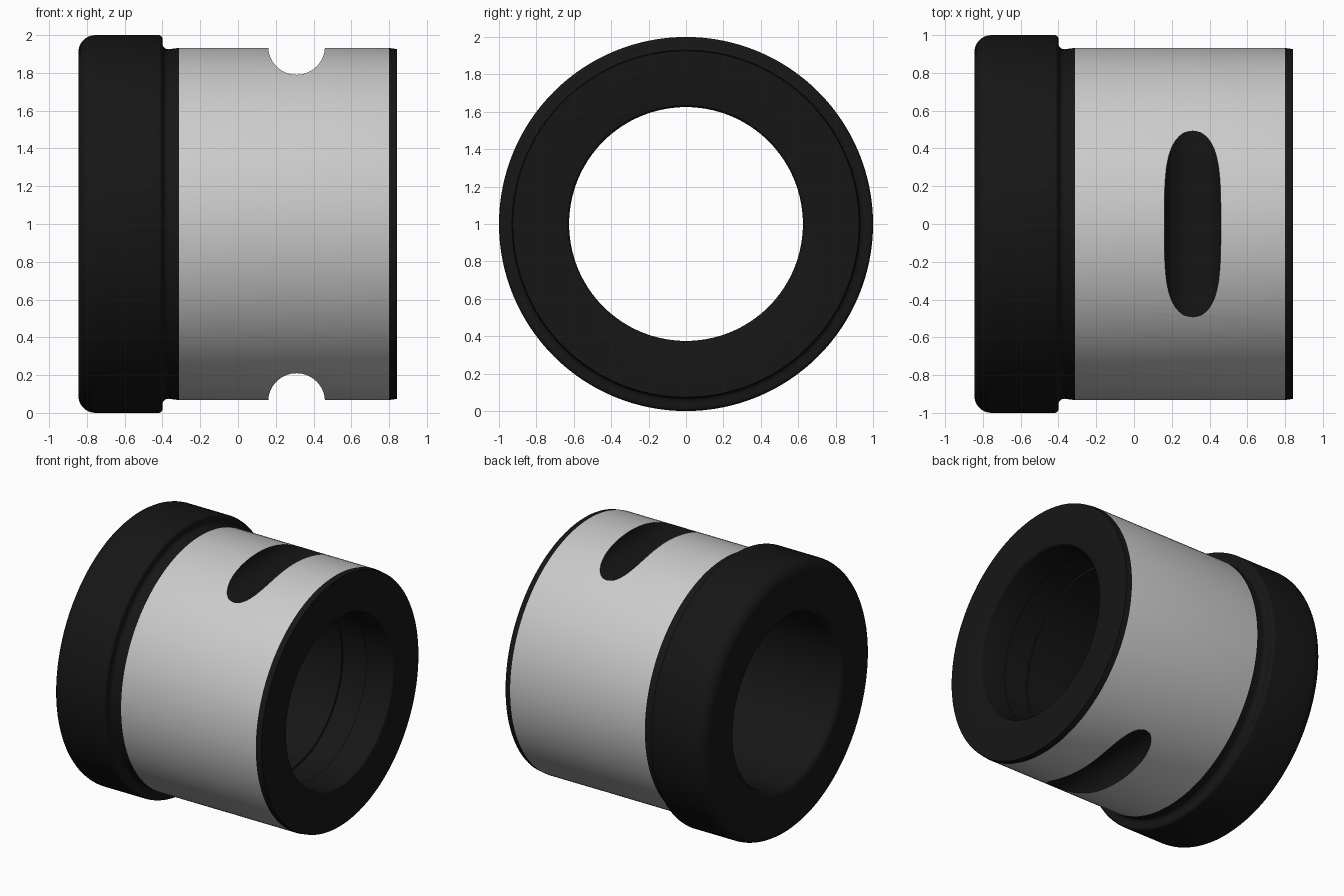
import bpy, bmesh
from math import sin, cos, pi, radians, hypot
from mathutils import Matrix

if "Cube" in bpy.data.objects:
    bpy.data.objects.remove(bpy.data.objects["Cube"])

SEG = 128


def arc(cx, cr, rx, rr, a0, a1, n=7):
    """Elliptical fillet points in (x, radius), angles in degrees."""
    return [(cx + rx * cos(radians(a0 + (a1 - a0) * i / n)),
             cr + rr * sin(radians(a0 + (a1 - a0) * i / n))) for i in range(n + 1)]


def make_object(name, bm):
    bmesh.ops.recalc_face_normals(bm, faces=bm.faces[:])
    mesh = bpy.data.meshes.new(name)
    bm.to_mesh(mesh)
    bm.free()
    ob = bpy.data.objects.new(name, mesh)
    bpy.context.collection.objects.link(ob)
    return ob


def lathe(name, profile):
    """Closed (x, radius) profile turned around the x axis at z = 1."""
    bm = bmesh.new()
    rings = [[bm.verts.new((x, r * sin(2 * pi * s / SEG), 1 + r * cos(2 * pi * s / SEG)))
              for x, r in profile] for s in range(SEG)]
    n = len(profile)
    for s in range(SEG):
        a, b = rings[s], rings[(s + 1) % SEG]
        for i in range(n):
            j = (i + 1) % n
            bm.faces.new((a[i], a[j], b[j], b[i]))
    return make_object(name, bm)


# Flanged bushing: outer contour left to right, then the bore back again
profile = (
    arc(-0.755, 0.91, 0.09, 0.09, 180, 90)              # rounded flange front
    + arc(-0.42, 0.98, 0.02, 0.02, 90, 0, 4)            # flange back edge
    + arc(-0.37, 0.955, 0.03, 0.03, 180, 270, 5)        # undercut behind flange
    + [(-0.33, 0.93), (-0.313, 0.932), (0.80, 0.932), (0.842, 0.926)]
    + [(0.842, 0.645)] + arc(0.822, 0.645, 0.02, 0.02, 0, -90, 3)[1:]
    + [(0.62, 0.625), (0.62, 0.64), (0.42, 0.64), (0.42, 0.625)]  # shallow bore groove
    + arc(-0.795, 0.675, 0.05, 0.05, 270, 180, 5)       # rounded bore mouth
)
bushing = lathe("flanged_bushing", profile)

# Crosswise slots at the top and bottom of the sleeve
for name, z in (("top_slot_cutter", 1.94), ("bottom_slot_cutter", 0.06)):
    bm = bmesh.new()
    bmesh.ops.create_cone(bm, cap_ends=True, segments=64, radius1=0.15, radius2=0.15, depth=2.4,
                          matrix=Matrix.Translation((0.31, 0, z)) @ Matrix.Rotation(pi / 2, 4, 'X'))
    cutter = make_object(name, bm)
    cutter.hide_render = True
    mod = bushing.modifiers.new(name, 'BOOLEAN')
    mod.operation = 'DIFFERENCE'
    mod.solver = 'EXACT'
    mod.object = cutter
    bpy.context.view_layer.objects.active = bushing
    bpy.ops.object.modifier_apply(modifier=name)
    bpy.data.objects.remove(cutter, do_unlink=True)

# Black everywhere except the plain grey sleeve surface
black = bpy.data.materials.new("black_finish")
black.diffuse_color = (0.008, 0.008, 0.008, 1)
black.use_nodes = True
black.node_tree.nodes["Principled BSDF"].inputs["Base Color"].default_value = black.diffuse_color
mesh = bushing.data
mesh.materials.clear()
mesh.materials.append(None)
mesh.materials.append(black)
for p in mesh.polygons:
    c = p.center
    sleeve = (-0.312 < c.x < 0.80 and abs(p.normal.x) < 0.02
              and hypot(c.y, c.z - 1) > 0.925)
    p.material_index = 0 if sleeve else 1

bpy.ops.object.select_all(action='DESELECT')
bushing.select_set(True)
bpy.context.view_layer.objects.active = bushing
bpy.ops.object.shade_smooth_by_angle(angle=radians(30))
